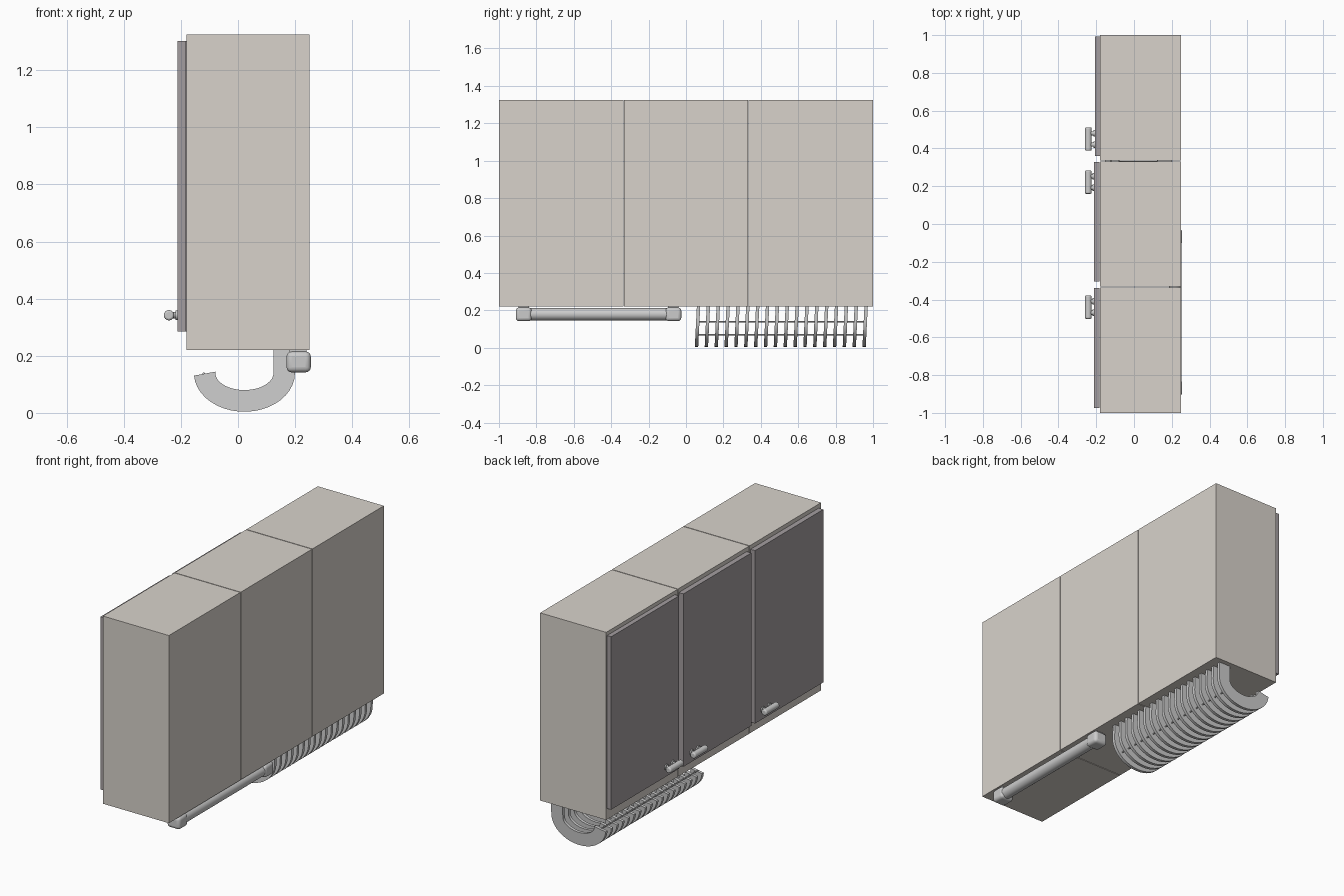
import bpy, bmesh, math
from mathutils import Vector

if "Cube" in bpy.data.objects:
    bpy.data.objects.remove(bpy.data.objects["Cube"])


def material(name, rgb):
    m = bpy.data.materials.new(name)
    m.diffuse_color = (*rgb, 1)
    m.use_nodes = True
    m.node_tree.nodes["Principled BSDF"].inputs["Base Color"].default_value = m.diffuse_color
    return m


BEIGE = material("beige", (0.69, 0.65, 0.60))
DOOR = material("door_grey", (0.37, 0.34, 0.35))


def box(name, lo, hi, mat=None, bevel=0):
    lo, hi = Vector(lo), Vector(hi)
    bpy.ops.mesh.primitive_cube_add(size=1, location=(lo + hi) / 2)
    o = bpy.context.object
    o.name = name
    o.scale = hi - lo
    bpy.ops.object.transform_apply(location=False, rotation=False, scale=True)
    if mat:
        o.data.materials.append(mat)
    if bevel:
        b = o.modifiers.new("bevel", 'BEVEL')
        b.width, b.segments = bevel, 4
        bpy.ops.object.shade_smooth_by_angle()
    return o


def rod(name, a, b, r, bevel=0, sides=24):
    a, b = Vector(a), Vector(b)
    bpy.ops.mesh.primitive_cylinder_add(vertices=sides, radius=r, depth=(b - a).length,
                                        location=(a + b) / 2)
    o = bpy.context.object
    o.name = name
    o.rotation_euler = (b - a).to_track_quat('Z', 'Y').to_euler()
    if bevel:
        m = o.modifiers.new("bevel", 'BEVEL')
        m.width, m.segments = bevel, 3
    bpy.ops.object.shade_smooth_by_angle()
    return o


# Three cabinets side by side
for i in range(3):
    y0 = -1 + i * 2 / 3
    box(f"cabinet_{i + 1}", (-0.18, y0 + (0.002 if i else 0), 0.22),
        (0.25, y0 + 2 / 3 - (0.002 if i < 2 else 0), 1.325), BEIGE)

# Doors with bar handles: y start, y end, front x, handle y
for i, (y0, y1, x, hy) in enumerate([(-0.975, -0.34, -0.212, -0.44),
                                     (-0.305, 0.327, -0.212, 0.222),
                                     (0.36, 0.992, -0.207, 0.45)]):
    box(f"door_{i + 1}", (x, y0, 0.285), (x + 0.03, y1, 1.303), DOOR)
    rod(f"handle_bar_{i + 1}", (-0.242, hy - 0.062, 0.342), (-0.242, hy + 0.062, 0.342),
        0.018, 0.007)
    for s in (-1, 1):
        rod(f"handle_post_{i + 1}", (x, hy + s * 0.03, 0.342),
            (-0.242, hy + s * 0.03, 0.342), 0.011)
        rod(f"handle_foot_{i + 1}", (x + 0.002, hy + s * 0.03, 0.342),
            (x - 0.007, hy + s * 0.03, 0.342), 0.017)

# Towel rail under the cabinets
rod("rail_tube", (0.218, -0.84, 0.179), (0.218, -0.1, 0.179), 0.033, sides=32)
for y in (-0.91, -0.11):
    box("rail_end", (0.17, y, 0.142), (0.255, y + 0.085, 0.215), bevel=0.018)
    box("rail_mount", (0.18, y + 0.015, 0.19), (0.24, y + 0.07, 0.222))

# Hook-shaped rack slats
N, T = 18, 0.018
CX, CZ = 0.0225, 0.14


def arc(rx, rz, a0, a1, n=20):
    return [(CX + rx * math.cos(math.radians(a0 + (a1 - a0) * k / n)),
             CZ + rz * math.sin(math.radians(a0 + (a1 - a0) * k / n))) for k in range(n + 1)]


outline = ([(0.2, 0.22)] + arc(0.177, 0.136, 0, -176)
           + arc(0.102, 0.06, -184, 0) + [(0.125, 0.22)])
bm = bmesh.new()
for i in range(N):
    y = 0.047 + i * 0.0527
    # Each slat leans slightly
    f = bm.faces.new([bm.verts.new((x, y + 0.05 * z, z)) for x, z in outline])
    ext = bmesh.ops.extrude_face_region(bm, geom=[f])
    moved = [v for v in ext["geom"] if isinstance(v, bmesh.types.BMVert)]
    bmesh.ops.translate(bm, verts=moved, vec=(0, T, 0))
bmesh.ops.recalc_face_normals(bm, faces=bm.faces)
me = bpy.data.meshes.new("rack_slats")
bm.to_mesh(me)
bm.free()
rack = bpy.data.objects.new("rack_slats", me)
bpy.context.collection.objects.link(rack)
bpy.context.view_layer.objects.active = rack
bpy.ops.object.select_all(action='DESELECT')
rack.select_set(True)
bpy.ops.object.shade_smooth_by_angle()

# Thin wires tying the slats together
for x, z in ((-0.12, 0.138), (0.14, 0.07)):
    rod("rack_wire", (x, 0.06, z), (x, 0.955, z), 0.004, sides=10)
